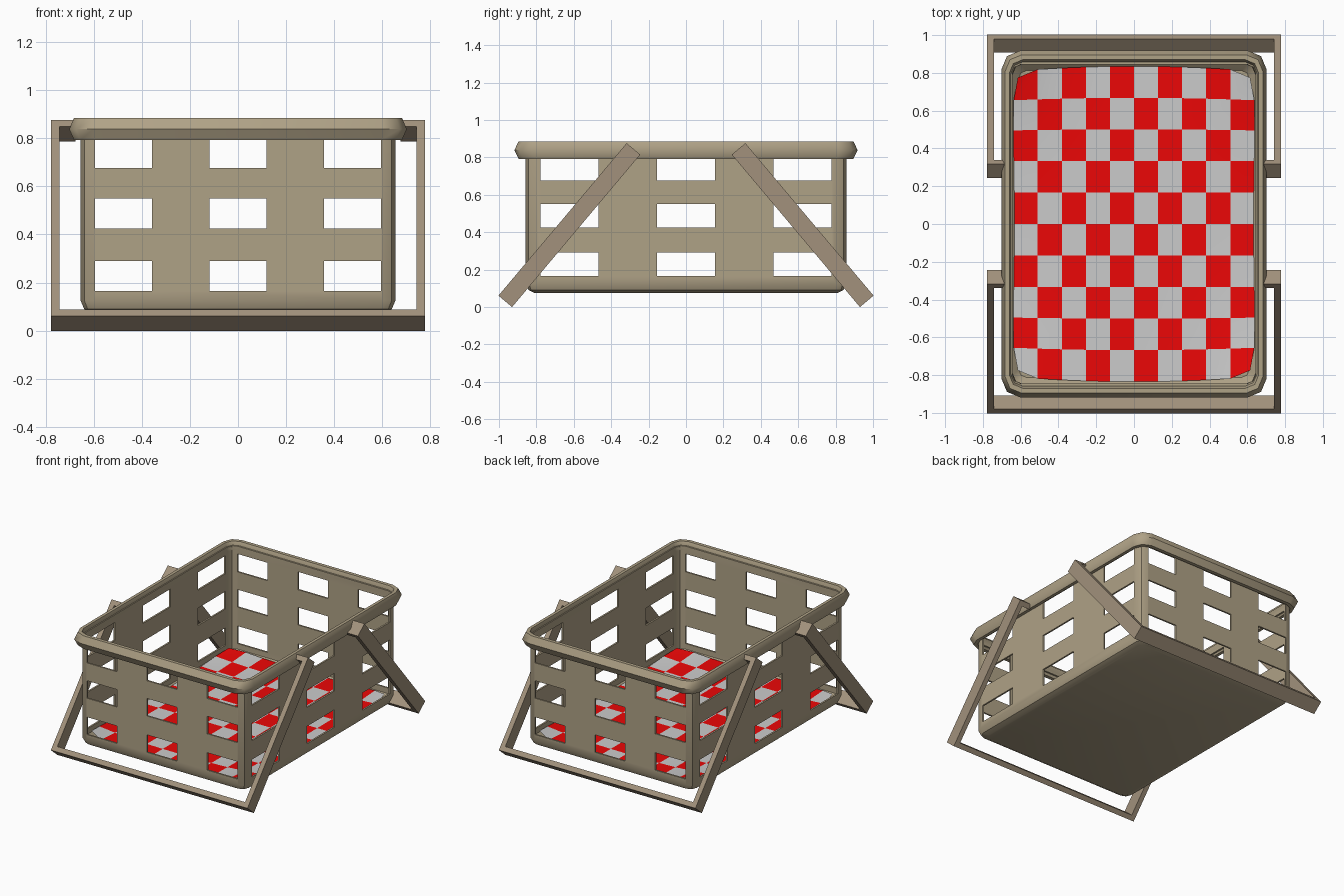
import bpy, bmesh
from math import sin, cos, pi, radians
from mathutils import Vector

if "Cube" in bpy.data.objects:
    bpy.data.objects.remove(bpy.data.objects["Cube"])


def material(name, rgb):
    m = bpy.data.materials.new(name)
    m.diffuse_color = (*rgb, 1)
    m.use_nodes = True
    m.node_tree.nodes["Principled BSDF"].inputs["Base Color"].default_value = m.diffuse_color
    return m


WICKER = material("wicker", (0.43, 0.36, 0.24))
WOOD = material("wood", (0.36, 0.285, 0.2))
RED = material("red_check", (0.84, 0.002, 0.002))
PALE = material("pale_check", (0.75, 0.75, 0.75))


def make_object(name, bm, *mats):
    bmesh.ops.recalc_face_normals(bm, faces=bm.faces)
    mesh = bpy.data.meshes.new(name)
    bm.to_mesh(mesh)
    bm.free()
    ob = bpy.data.objects.new(name, mesh)
    bpy.context.collection.objects.link(ob)
    for m in mats:
        mesh.materials.append(m)
    return ob


def smooth(ob, angle=40):
    bpy.ops.object.select_all(action='DESELECT')
    ob.select_set(True)
    bpy.context.view_layer.objects.active = ob
    bpy.ops.object.shade_smooth_by_angle(angle=radians(angle))


def rounded_loft(bm, rings, seg, closed):
    """Skin rounded rectangles given as (half x, half y, corner radius, z)."""
    loops = []
    for hx, hy, r, z in rings:
        loop = []
        for q, (sx, sy) in enumerate([(1, 1), (-1, 1), (-1, -1), (1, -1)]):
            for i in range(seg + 1):
                a = q * pi / 2 + i * pi / 2 / seg
                loop.append(bm.verts.new((sx * (hx - r) + r * cos(a),
                                          sy * (hy - r) + r * sin(a), z)))
        loops.append(loop)
    pairs = list(zip(loops, loops[1:])) + ([(loops[-1], loops[0])] if closed else [])
    for a, b in pairs:
        for i in range(len(a)):
            j = (i + 1) % len(a)
            bm.faces.new((a[i], a[j], b[j], b[i]))
    if not closed:
        bm.faces.new(loops[0])
        bm.faces.new(loops[-1])


def add_box(bm, lo, hi):
    vs = bmesh.ops.create_cube(bm, size=1)["verts"]
    for v in vs:
        v.co = Vector([(l + h) / 2 + c * (h - l) for l, h, c in zip(lo, hi, v.co)])


# Basket shell: outside up from the rounded base, then inside down to the floor
HX, HY, T = 0.655, 0.857, 0.012
bm = bmesh.new()
rounded_loft(bm, [(HX - 0.045, HY - 0.045, 0.045, 0.075),
                  (HX - 0.015, HY - 0.015, 0.05, 0.09),
                  (HX, HY, 0.055, 0.125),
                  (HX, HY, 0.055, 0.86),
                  (HX - T, HY - T, 0.045, 0.86),
                  (HX - T, HY - T, 0.045, 0.125),
                  (HX - 0.045, HY - 0.045, 0.04, 0.09)], 2, False)
basket = make_object("basket_body", bm, WICKER)

# Rows of window openings through front/back and through the sides
ROWS = [(0.165, 0.29), (0.425, 0.55), (0.677, 0.805)]
for axis, pitch, half in ((0, 0.476, 0.119), (1, 0.624, 0.155)):
    bm = bmesh.new()
    for z0, z1 in ROWS:
        for k in (-1, 0, 1):
            c = k * pitch
            lo, hi = [-2, -2, z0], [2, 2, z1]
            lo[axis], hi[axis] = c - half, c + half
            add_box(bm, lo, hi)
    cutter = make_object("window_cutter", bm)
    cutter.hide_render = True
    mod = basket.modifiers.new("windows", 'BOOLEAN')
    mod.operation, mod.solver, mod.object = 'DIFFERENCE', 'EXACT', cutter
    bpy.context.view_layer.objects.active = basket
    bpy.ops.object.modifier_apply(modifier=mod.name)
    bpy.data.objects.remove(cutter)
smooth(basket, 35)

# Rim: hexagonal band swept around the top
OX, OY = 0.702, 0.918
PROFILE = [(0.02, 0.792), (0, 0.838), (0.02, 0.885),
           (0.042, 0.885), (0.06, 0.838), (0.042, 0.792)]
bm = bmesh.new()
rounded_loft(bm, [(OX - d, OY - d * 1.15, 0.1 - d * 0.7, z) for d, z in PROFILE], 2, True)
smooth(make_object("rim", bm, WICKER), 52)

# Checked cloth lining the floor, with trimmed, lifted corners and bowed ends
bm = bmesh.new()
bmesh.ops.create_grid(bm, x_segments=10, y_segments=10, size=1)
for f in bm.faces:
    c = f.calc_center_median()
    col, row = int((c.x + 1) * 5), int((1 - c.y) * 5)
    f.material_index = (col + row) % 2
    f.smooth = True
for v in bm.verts:
    x, y = v.co.x, v.co.y
    corner = abs(x) > 0.99 and abs(y) > 0.99
    v.co = Vector((x * (0.615 if corner else 0.637),
                   y * (0.775 if corner else 0.835 - 0.025 * x * x * y * y),
                   0.115 + 0.04 * abs(x * y) ** 3))
cloth = make_object("checked_cloth", bm, RED, PALE)

# Two folded handles: flat U-shaped hoops with short pivot tabs
W, TH, L, X = 0.095, 0.035, 1.065, 0.777
TOP = Vector((0, -0.281, 0.845))
END = Vector((0, -0.9625, 0.0345))
d = (END - TOP).normalized()
n = Vector((0, d.z, -d.y))
for side, label in ((1, "front"), (-1, "back")):
    bm = bmesh.new()
    # local frame: x across, y along the blade width, z down the arm
    for s in (-1, 1):
        add_box(bm, (min(s * X, s * (X - TH)), -W / 2, 0),
                (max(s * X, s * (X - TH)), W / 2, L))
        add_box(bm, (min(s * (X - TH), s * 0.675), -W / 2, 0),
                (max(s * (X - TH), s * 0.675), W / 2, TH))
    add_box(bm, (-X + TH, -W / 2, L - TH), (X - TH, W / 2, L))
    for v in bm.verts:
        p = TOP + n * v.co.y + d * v.co.z
        v.co = Vector((v.co.x, p.y * side, p.z))
    make_object(label + "_handle", bm, WOOD)
